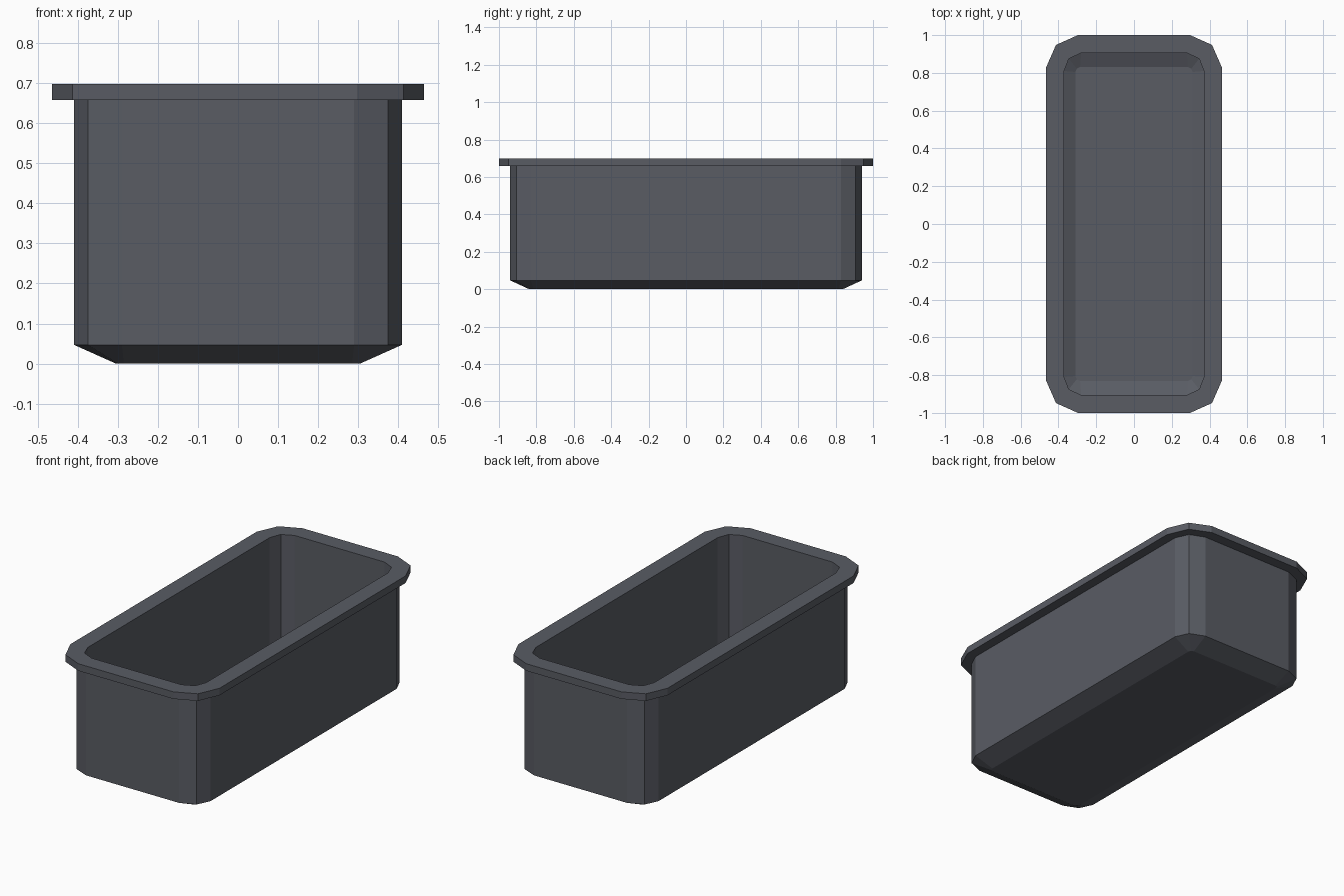
import bpy, bmesh

if "Cube" in bpy.data.objects:
    bpy.data.objects.remove(bpy.data.objects["Cube"])

# Single dark grey plastic
mat = bpy.data.materials.new("dark grey")
mat.diffuse_color = (0.10, 0.107, 0.127, 1)
mat.use_nodes = True
mat.node_tree.nodes["Principled BSDF"].inputs["Base Color"].default_value = mat.diffuse_color


def ring(bm, a, b, c, z):
    """12-sided rounded rectangle; a, b, c are the corner points of one quadrant."""
    q = [a, b, c]
    pts = q + [(-x, y) for x, y in reversed(q)]
    pts += [(-x, -y) for x, y in pts]
    return [bm.verts.new((x, y, z)) for x, y in pts]


bm = bmesh.new()
outer = ((0.41, 0.83), (0.375, 0.905), (0.29, 0.94))
inner = ((0.37, 0.81), (0.345, 0.875), (0.28, 0.905))
rim = ((0.465, 0.83), (0.413, 0.948), (0.297, 1.0))
base = ((0.305, 0.815), (0.30, 0.832), (0.285, 0.838))
floor = ((0.31, 0.805), (0.303, 0.822), (0.285, 0.832))

# Section from the underside, up the outside, over the rim, down to the floor
rings = [ring(bm, *p, z) for p, z in (
    (base, 0.0), (outer, 0.047), (outer, 0.658),
    (rim, 0.658), (rim, 0.698), (inner, 0.698),
    (inner, 0.075), (floor, 0.045))]
for lo, hi in zip(rings, rings[1:]):
    for i in range(12):
        j = (i + 1) % 12
        bm.faces.new((lo[i], lo[j], hi[j], hi[i]))
bm.faces.new(rings[0])
bm.faces.new(rings[-1])
bmesh.ops.recalc_face_normals(bm, faces=bm.faces[:])

mesh = bpy.data.meshes.new("planter_tub")
bm.to_mesh(mesh)
bm.free()
mesh.materials.append(mat)
tub = bpy.data.objects.new("planter_tub", mesh)
bpy.context.collection.objects.link(tub)
